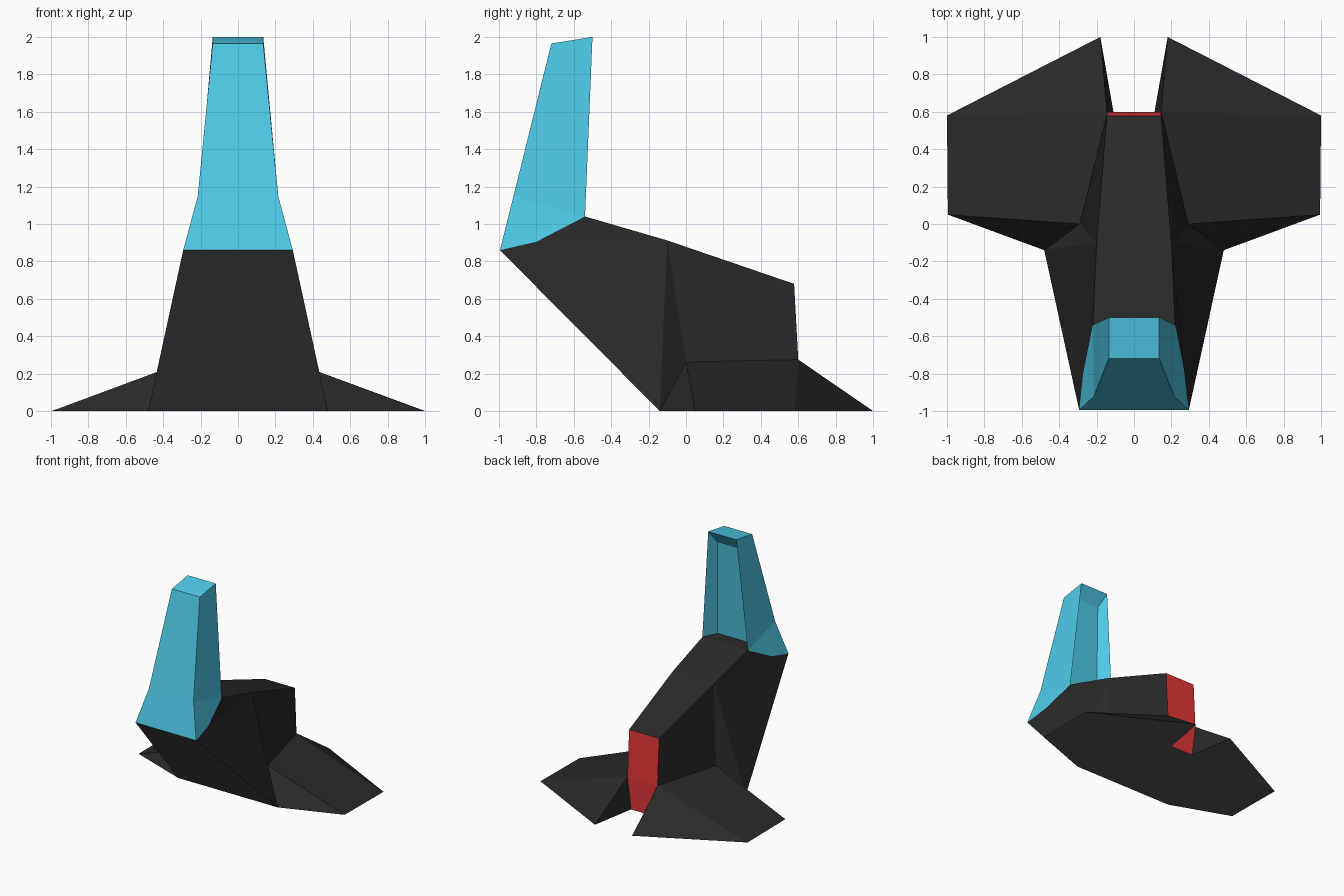
import bpy, bmesh
from mathutils import Vector

if "Cube" in bpy.data.objects:
    bpy.data.objects.remove(bpy.data.objects["Cube"])


def material(name, rgb):
    m = bpy.data.materials.new(name)
    m.diffuse_color = (*rgb, 1)
    m.use_nodes = True
    m.node_tree.nodes["Principled BSDF"].inputs["Base Color"].default_value = m.diffuse_color
    return m


DARK = material("charcoal", (0.0215, 0.0215, 0.0215))
GREY = material("underside grey", (0.09, 0.09, 0.09))
BLUE = material("sky blue", (0.082, 0.63, 0.86))
RED = material("engine red", (0.76, 0.037, 0.037))

# Shared outline points of the right half
P = {k: Vector(v) for k, v in dict(
    nose=(.293, -.995, .86), chin=(.48, -.14, 0), rim=(.22, -.54, 1.04),
    shoulder=(.20, -.10, .912), tail=(.145, .578, .68),
    hip=(.145, .6, .275), heel=(.11, .6, 0), root=(.29, 0, .262),
    wing_front=(.995, .05, 0), wing_tip=(1, .58, 0), wing_rear=(.18, 1, 0),
    cheek=(.215, -.922, 1.15), crown_front=(.135, -.72, 1.965),
    crown_back=(.135, -.5, 2), inner_top=(.096, -.57, 1.89),
    inner_low=(.15, -.65, 1.05), seam=(.272, -.8, .905)).items()}


def symmetric(name, mat, sides=(), strips=(), core=None):
    """Side faces are mirrored; strips span from one side to the other.
    Faces point away from the core point, if one is given."""
    bm = bmesh.new()
    right = {k: bm.verts.new(v) for k, v in P.items()}
    left = {k: bm.verts.new((-v.x, v.y, v.z)) for k, v in P.items()}
    for s in sides:
        keys = s.split()
        bm.faces.new([right[k] for k in keys])
        bm.faces.new([left[k] for k in reversed(keys)])
    for s in strips:
        keys = s.split()
        for a, b in zip(keys, keys[1:]):
            bm.faces.new([right[a], right[b], left[b], left[a]])
    bmesh.ops.delete(bm, geom=[v for v in bm.verts if not v.link_faces],
                     context='VERTS')
    if core:
        bm.normal_update()
        for f in bm.faces:
            mid = f.calc_center_median()
            c = Vector(core)
            if mid.x < 0:
                c.x = -c.x
            if f.normal.dot(mid - c) < 0:
                f.normal_flip()
    else:
        bmesh.ops.recalc_face_normals(bm, faces=bm.faces)
    me = bpy.data.meshes.new(name)
    bm.to_mesh(me)
    bm.free()
    me.materials.append(mat)
    ob = bpy.data.objects.new(name, me)
    bpy.context.collection.objects.link(ob)


# Hull: deck and flanks
symmetric("hull", DARK, core=(0, -.2, .45),
          sides=["nose chin shoulder seam", "seam shoulder rim",
                 "shoulder chin root", "shoulder root hip tail",
                 "seam rim inner_low"],
          strips=["tail shoulder rim inner_low"])

# Upper wing surfaces
symmetric("wings", DARK, core=(.45, .4, .08),
          sides=["chin wing_front root", "root wing_front wing_tip hip",
                 "hip wing_tip wing_rear", "hip wing_rear heel"])

# Lighter underside: sloping prow and flat belly
symmetric("underside", GREY, core=(0, 0, .45),
          sides=["heel wing_front chin", "heel wing_rear wing_tip wing_front"],
          strips=["nose chin heel"])

# Tall canopy with a recessed back
symmetric("canopy", BLUE,
          sides=["nose seam rim cheek", "cheek rim crown_back crown_front",
                 "rim inner_low inner_top crown_back"],
          strips=["nose cheek crown_front crown_back inner_top inner_low"])

# Engine plate at the tail
symmetric("engine_plate", RED, core=(0, 0, .4), strips=["heel hip tail"])
